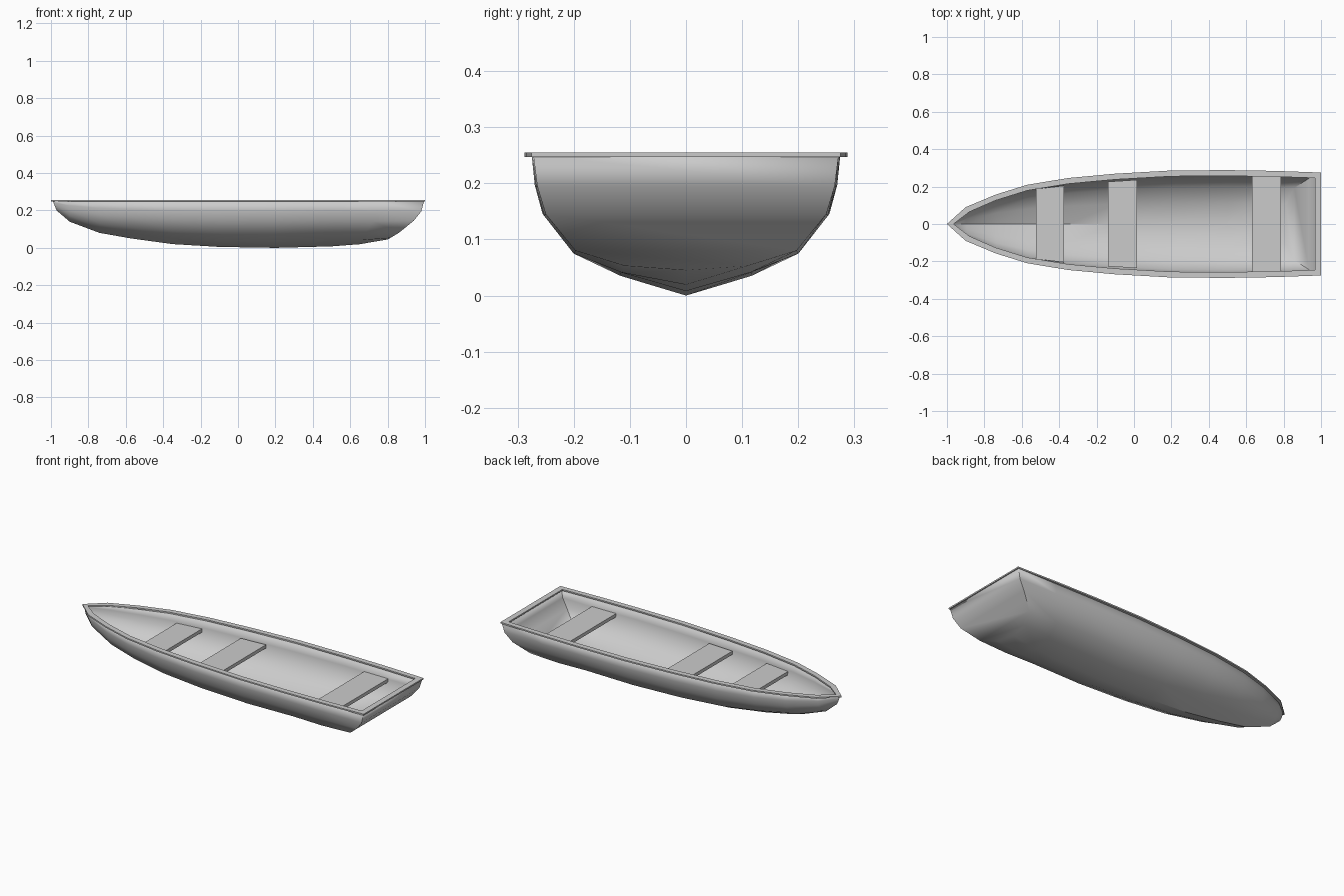
import bpy, bmesh, math

cube = bpy.data.objects.get("Cube")
if cube:
    bpy.data.objects.remove(cube, do_unlink=True)

grey = bpy.data.materials.new("boat grey")
grey.use_nodes = True
colour = (0.6, 0.6, 0.6, 1)
grey.diffuse_color = colour
grey.node_tree.nodes["Principled BSDF"].inputs["Base Color"].default_value = colour

TOP = 0.25


def make_object(name, bm, smooth=None):
    bmesh.ops.recalc_face_normals(bm, faces=bm.faces)
    mesh = bpy.data.meshes.new(name)
    bm.to_mesh(mesh)
    bm.free()
    mesh.materials.append(grey)
    obj = bpy.data.objects.new(name, mesh)
    bpy.context.collection.objects.link(obj)
    if smooth:
        bpy.ops.object.select_all(action='DESELECT')
        obj.select_set(True)
        bpy.context.view_layer.objects.active = obj
        bpy.ops.object.shade_smooth_by_angle(angle=math.radians(smooth))
    return obj


def prism(name, outline, z0, z1):
    bm = bmesh.new()
    face = bm.faces.new([bm.verts.new((x, y, z0)) for x, y in outline])
    up = bmesh.ops.extrude_face_region(bm, geom=[face])["geom"]
    bmesh.ops.translate(bm, vec=(0, 0, z1 - z0),
                        verts=[v for v in up if isinstance(v, bmesh.types.BMVert)])
    return make_object(name, bm)


# Stations along the hull: x, keel height, half width at the gunwale
stations = [(-0.97, 0.2, 0.02), (-0.9, 0.14, 0.075), (-0.74, 0.08, 0.145),
            (-0.57, 0.05, 0.195), (-0.35, 0.02, 0.232), (-0.1, 0.005, 0.255),
            (0.2, 0.0, 0.271), (0.5, 0.008, 0.275)]
# Section shape: width fraction, height fraction from keel to gunwale
section = [(0, 0), (0.43, 0.14), (0.74, 0.3), (0.93, 0.57), (0.98, 0.78), (1, 1)]
# Transom edge: x, half width, height
transom = [(0.8, 0, 0.045), (0.815, 0.11, 0.053), (0.86, 0.197, 0.08),
           (0.94, 0.25, 0.145), (0.98, 0.265, 0.195), (0.995, 0.272, TOP)]

rows = [[(-0.99, 0, TOP)] * len(section)]
for x, keel, width in stations:
    rows.append([(x, w * width, keel + h * (TOP - keel)) for w, h in section])
last = rows[-1]
for t in (0.5, 1):
    row = [tuple(a + (b - a) * t for a, b in zip(p, q)) for p, q in zip(last, transom)]
    if t < 1:
        row = [(x, y, z - 0.008 * (1 - z / TOP)) for x, y, z in row]
    rows.append(row)

# Hull shell with the curved transom closing the stern
bm = bmesh.new()
grid = []
for row in rows:
    port = [bm.verts.new(p) for p in row]
    starboard = [bm.verts.new((x, -y, z)) for x, y, z in row[:0:-1]]
    grid.append(starboard + port)
for a, b in zip(grid, grid[1:]):
    for i in range(len(a) - 1):
        bm.faces.new((a[i], a[i + 1], b[i + 1], b[i]))
stern = grid[-1]
n = len(stern)
for i in range(n // 2):
    bm.faces.new((stern[i], stern[i + 1], stern[n - 2 - i], stern[n - 1 - i])
                 if i < n // 2 - 1 else (stern[i], stern[i + 1], stern[i + 2]))
bmesh.ops.remove_doubles(bm, verts=bm.verts, dist=0.0005)
bmesh.ops.dissolve_degenerate(bm, dist=0.0005, edges=bm.edges)
hull = make_object("hull", bm, 35)
# Point the shell outwards
mesh = hull.data
lowest = min(mesh.polygons, key=lambda p: p.center.z)
if lowest.normal.z > 0:
    mesh.flip_normals()
shell = hull.modifiers.new("Thickness", 'SOLIDIFY')
shell.thickness = 0.01
shell.offset = -1

# Flat rim around the gunwale
outer = [(-0.9, 0.09), (-0.74, 0.157), (-0.57, 0.21), (-0.35, 0.246), (-0.1, 0.269),
         (0.2, 0.286), (0.5, 0.288), (0.75, 0.284), (1.0, 0.275)]
inner = [(-0.88, 0.065)] + [(x, y - 0.031) for x, y in outer[1:-1]] + [(0.967, 0.246)]
loops = []
bm = bmesh.new()
for tip, side in ((-1, outer), (-0.965, inner)):
    outline = [(tip, 0)] + side + [(x, -y) for x, y in reversed(side)]
    loops.append([[bm.verts.new((x, y, z)) for x, y in outline] for z in (0.247, 0.255)])
(ob, ot), (ib, it) = loops
for i in range(len(ob)):
    j = (i + 1) % len(ob)
    for a, b in ((ob, ot), (ot, it), (it, ib), (ib, ob)):
        bm.faces.new((a[i], a[j], b[j], b[i]))
make_object("gunwale_rim", bm)

# Bench seats, tapered to follow the hull
for name, x0, x1, w0, w1 in (("bow_seat", -0.525, -0.375, 0.187, 0.205),
                             ("middle_seat", -0.14, 0.015, 0.226, 0.236),
                             ("stern_seat", 0.63, 0.785, 0.262, 0.26)):
    prism(name, [(x0, -w0), (x1, -w1), (x1, w1), (x0, w0)], 0.18, 0.2)
